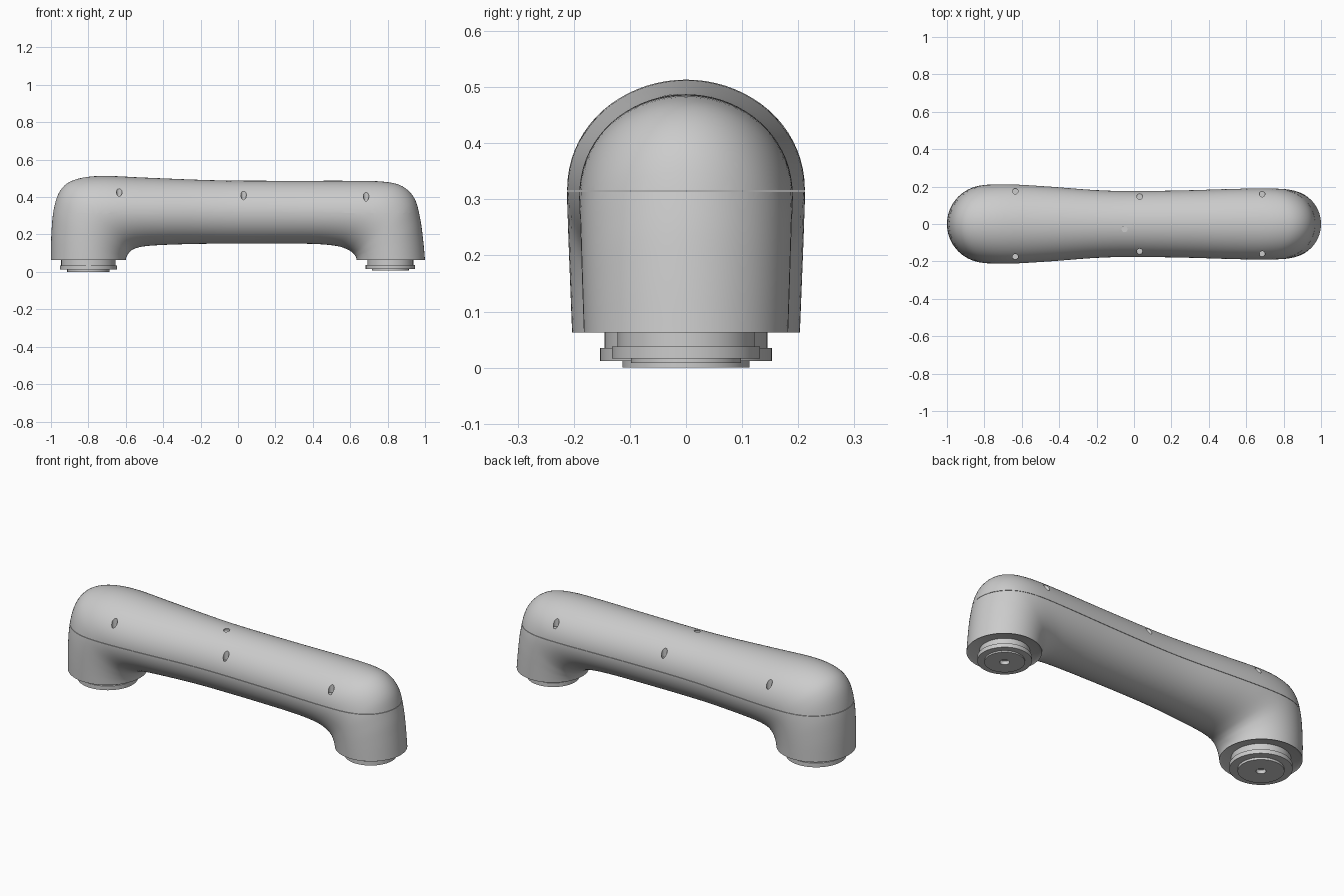
import bpy, bmesh, math
from mathutils import Vector

SIDES, STEPS, SEAM = 72, 5, 0.315

old = bpy.data.objects.get("Cube")
if old:
    bpy.data.objects.remove(old, do_unlink=True)

grey = bpy.data.materials.new("light grey")
grey.use_nodes = True
colour = (0.6, 0.6, 0.6, 1)
grey.diffuse_color = colour
grey.node_tree.nodes["Principled BSDF"].inputs["Base Color"].default_value = colour


def add_object(name, bm):
    bmesh.ops.recalc_face_normals(bm, faces=bm.faces)
    mesh = bpy.data.meshes.new(name)
    bm.to_mesh(mesh)
    bm.free()
    mesh.materials.append(grey)
    obj = bpy.data.objects.new(name, mesh)
    bpy.context.collection.objects.link(obj)
    return obj


def activate(obj):
    bpy.ops.object.select_all(action="DESELECT")
    obj.select_set(True)
    bpy.context.view_layer.objects.active = obj


def smooth(obj, degrees=35):
    activate(obj)
    bpy.ops.object.shade_smooth_by_angle(angle=math.radians(degrees))


# Sections along the bent tube: outer x, outer z, inner x, inner z, half width
stations = [
    (-1, .063, -.6, .063, .203),
    (-.998, .2, -.597, .078, .206),
    (-.985, .335, -.588, .095, .209),
    (-.95, .435, -.572, .113, .211),
    (-.88, .49, -.545, .127, .212),
    (-.74, .513, -.49, .138, .21),
    (-.5, .504, -.38, .145, .199),
    (-.2, .492, -.2, .15, .181),
    (0, .488, 0, .151, .176),
    (.3, .487, .25, .151, .18),
    (.6, .487, .42, .149, .187),
    (.78, .482, .53, .138, .19),
    (.88, .457, .585, .12, .19),
    (.945, .39, .615, .1, .188),
    (.975, .28, .628, .084, .186),
    (.99, .17, .633, .073, .184),
    (1, .063, .635, .063, .182),
]


def refine(rows):
    """Smooth spline through all the section values."""
    rows = [Vector(r) for r in rows]
    result = []
    last = len(rows) - 1
    for i in range(last):
        a, b = rows[max(i - 1, 0)], rows[i]
        c, d = rows[i + 1], rows[min(i + 2, last)]
        for s in range(STEPS):
            t = s / STEPS
            result.append(b + (c - a) * (t / 2)
                          + (a * 2 - b * 5 + c * 4 - d) * (t * t / 2)
                          + (b * 3 - a - c * 3 + d) * (t ** 3 / 2))
    return result + [rows[last]]


def tube():
    bm = bmesh.new()
    rings = []
    for ox, oz, ix, iz, width in refine(stations):
        outer, inner = Vector((ox, 0, oz)), Vector((ix, 0, iz))
        middle, reach = (outer + inner) / 2, (outer - inner) / 2
        ring = []
        for k in range(SIDES):
            angle = math.tau * k / SIDES
            side = Vector((0, width * math.sin(angle), 0))
            ring.append(bm.verts.new(middle + reach * math.cos(angle) + side))
        rings.append(ring)
    for low, high in zip(rings, rings[1:]):
        for k in range(SIDES):
            n = (k + 1) % SIDES
            bm.faces.new((low[k], low[n], high[n], high[k]))
    caps = [bm.faces.new(rings[0]), bm.faces.new(rings[-1])]
    bmesh.ops.recalc_face_normals(bm, faces=bm.faces)
    # Thin rim with a shallow recess under each end
    bmesh.ops.inset_individual(bm, faces=caps, thickness=.014, depth=-.008)
    return bm


def half_shell(name, upper):
    bm = tube()
    height = SEAM + (.001 if upper else -.001)
    cut = bmesh.ops.bisect_plane(
        bm, geom=bm.verts[:] + bm.edges[:] + bm.faces[:],
        plane_co=(0, 0, height), plane_no=(0, 0, 1),
        clear_inner=upper, clear_outer=not upper)
    edges = [e for e in cut["geom_cut"] if isinstance(e, bmesh.types.BMEdge)]
    bmesh.ops.contextual_create(bm, geom=edges)
    return add_object(name, bm)


def drill(target, x, y, bottom, radius, top=.6):
    """Cut a vertical round pocket into the target."""
    bm = bmesh.new()
    bmesh.ops.create_cone(bm, cap_ends=True, segments=20, radius1=radius,
                          radius2=radius, depth=top - bottom)
    bmesh.ops.translate(bm, verts=bm.verts, vec=(x, y, (top + bottom) / 2))
    cutter = add_object("cutter", bm)
    cutter.hide_render = True
    activate(target)
    mod = target.modifiers.new("pocket", "BOOLEAN")
    mod.operation, mod.solver, mod.object = "DIFFERENCE", "EXACT", cutter
    bpy.ops.object.modifier_apply(modifier=mod.name)
    bpy.data.objects.remove(cutter, do_unlink=True)


lower_shell = half_shell("lower_shell", False)
upper_cover = half_shell("upper_cover", True)

# Screw pockets along both sides of the cover
for x, y in ((-.635, .175), (.03, .147), (.685, .16)):
    for sign in (-1, 1):
        drill(upper_cover, x, sign * y, .38, .015)

# Small dimple on the crown
drill(upper_cover, -.05, -.028, .48, .016)

for shell in (lower_shell, upper_cover):
    smooth(shell)


def lathe(name, x, profile):
    """Turn a radius and height profile about a vertical axis."""
    bm = bmesh.new()
    verts = [bm.verts.new((x + r, 0, z)) for r, z in profile]
    edges = [bm.edges.new(pair) for pair in zip(verts, verts[1:])]
    bmesh.ops.spin(bm, geom=verts + edges, cent=(x, 0, 0), axis=(0, 0, 1),
                   angle=math.tau, steps=SIDES, use_duplicate=False)
    bmesh.ops.remove_doubles(bm, verts=bm.verts, dist=.0001)
    smooth(add_object(name, bm))


def joint_flange(name, x, collar, flange, disc, foot, step, shoulder):
    """Collar, wide flange and end disc with a centre hole."""
    lathe(name, x, [
        (0, .08), (collar, .08), (collar, shoulder), (flange, shoulder),
        (flange, step), (disc, step), (disc, foot), (.024, foot),
        (.024, foot + .02), (0, foot + .02)])


joint_flange("large_joint_flange", -.8, .145, .153, .113, 0, .012, .035)
joint_flange("small_joint_flange", .815, .122, .132, .098, .008, .016, .038)
